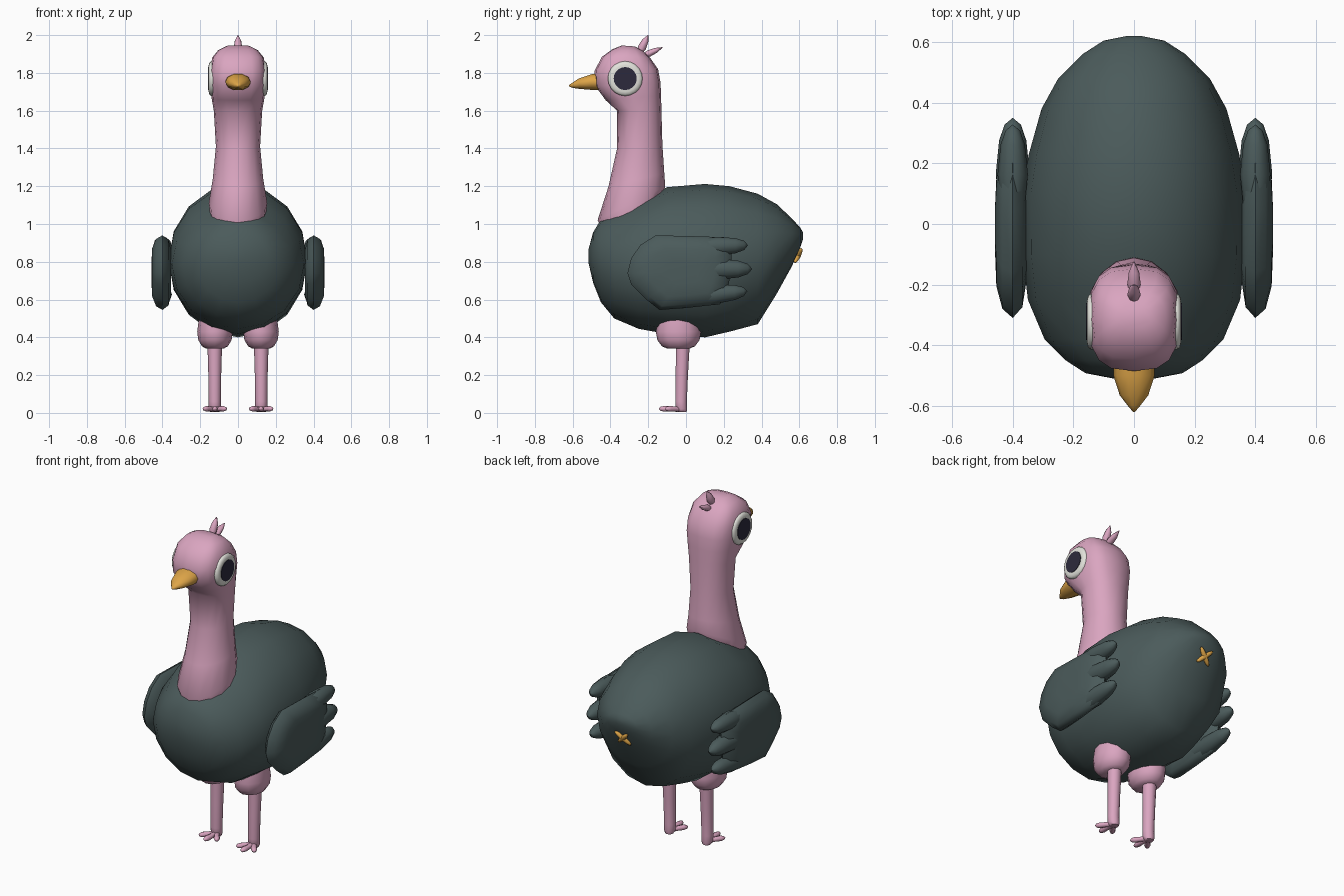
import bpy, bmesh, math
from mathutils import Vector

if "Cube" in bpy.data.objects:
    bpy.data.objects.remove(bpy.data.objects["Cube"])


def material(name, rgb):
    m = bpy.data.materials.new(name)
    lin = [((c / 255 + 0.055) / 1.055) ** 2.4 for c in rgb]
    m.diffuse_color = (*lin, 1)
    m.use_nodes = True
    m.node_tree.nodes["Principled BSDF"].inputs["Base Color"].default_value = m.diffuse_color
    return m


PINK = material("pink skin", (218, 165, 192))
DARK = material("dark slate feathers", (75, 91, 91))
GOLD = material("golden beak", (222, 165, 72))
WHITE = material("eye white", (226, 226, 219))
NAVY = material("pupil navy", (44, 42, 60))


def loft(name, rings, mat, mirror=False, angle=65):
    """Skin a list of equal-length point rings and cap both ends."""
    bm = bmesh.new()
    rows = [[bm.verts.new(p) for p in r] for r in rings]
    n = len(rows[0])
    for a, b in zip(rows, rows[1:]):
        for i in range(n):
            j = (i + 1) % n
            bm.faces.new((a[i], a[j], b[j], b[i]))
    bm.faces.new(rows[0])
    bm.faces.new(rows[-1])
    bmesh.ops.recalc_face_normals(bm, faces=bm.faces)
    me = bpy.data.meshes.new(name)
    bm.to_mesh(me)
    bm.free()
    me.materials.append(mat)
    me.polygons.foreach_set("use_smooth", [True] * len(me.polygons))
    me.set_sharp_from_angle(angle=math.radians(angle))
    ob = bpy.data.objects.new(name, me)
    bpy.context.collection.objects.link(ob)
    if mirror:
        ob.modifiers.new("mirror", "MIRROR")
    return ob


def ring(c, u, v, n=16, power=1.0):
    """Ellipse (power 1) or rounded box (power < 1) around c."""
    pts = []
    for i in range(n):
        t = 2 * math.pi * i / n
        s, k = math.sin(t), math.cos(t)
        s = math.copysign(abs(s) ** power, s)
        k = math.copysign(abs(k) ** power, k)
        pts.append(Vector(c) + u * k + v * s)
    return pts


def spindle(name, a, b, radii, mat, flat=1.0, n=8, mirror=False):
    """Round part from a to b; radii holds (fraction, radius); flat scales depth."""
    a, b = Vector(a), Vector(b)
    d = (b - a).normalized()
    u = Vector((1, 0, 0)) - d * d.x
    u.normalize()
    v = d.cross(u)
    rings = [ring(a.lerp(b, t), u * r, v * r * flat, n) for t, r in radii]
    return loft(name, rings, mat, mirror)


OVAL = [(0, .004), (.06, .48), (.2, .8), (.5, 1), (.8, .8), (.94, .48), (1, .004)]


def oval(r):
    return [(t, k * r) for t, k in OVAL]


X, Y, Z = Vector((1, 0, 0)), Vector((0, 1, 0)), Vector((0, 0, 1))

# Body: slices along y as (y, bottom, top, half width)
slices = [(-.515, .79, .87, .04), (-.492, .69, .955, .16), (-.45, .585, 1.025, .225),
          (-.38, .50, 1.06, .295), (-.25, .445, 1.125, .35), (-.1, .418, 1.195, .367),
          (.1, .40, 1.212, .368), (.23, .43, 1.20, .347), (.38, .47, 1.16, .305),
          (.48, .63, 1.105, .25), (.56, .775, 1.03, .17), (.605, .875, .98, .10),
          (.62, .92, .955, .025)]
loft("body", [ring((0, y, (lo + hi) / 2), X * w, Z * (hi - lo) / 2)
              for y, lo, hi, w in slices], DARK)

# Neck and head: slices as (front y, front z, back y, back z, half width, roundness)
slices = [(-.43, .95, -.14, 1.10, .145, 1), (-.468, 1.02, -.11, 1.20, .155, 1),
          (-.41, 1.20, -.115, 1.27, .134, 1), (-.365, 1.40, -.125, 1.42, .117, 1),
          (-.365, 1.60, -.13, 1.60, .128, .9), (-.425, 1.655, -.132, 1.68, .14, .8),
          (-.48, 1.73, -.135, 1.75, .148, .7), (-.485, 1.81, -.148, 1.82, .148, .7),
          (-.445, 1.885, -.19, 1.88, .136, .7), (-.39, 1.925, -.225, 1.915, .105, .75),
          (-.34, 1.945, -.27, 1.94, .06, .8)]
rings = []
for fy, fz, by, bz, w, p in slices:
    f, b = Vector((0, fy, fz)), Vector((0, by, bz))
    rings.append(ring((f + b) / 2, X * w, (b - f) / 2, 16, p))
loft("neck_and_head", rings, PINK)

# Beak
slices = [(-.44, 1.705, 1.80, .068), (-.50, 1.708, 1.795, .068),
          (-.565, 1.714, 1.773, .047), (-.60, 1.72, 1.75, .02), (-.62, 1.729, 1.735, .003)]
loft("beak", [ring((0, y, (lo + hi) / 2), X * w, Z * (hi - lo) / 2, 10)
              for y, lo, hi, w in slices], GOLD)

# Eyes: bevelled white disc and thin pupil plate
eye = (-.322, 1.77)
loft("eye_white", [ring((x, *eye), Y * r, Z * r, 20)
                   for x, r in [(.11, .09), (.143, .092), (.152, .084), (.155, .07)]],
     WHITE, True)
loft("pupil", [ring((x, *eye), Y * .061, Z * .061, 20) for x in (.151, .158)],
     NAVY, True, 30)

# Crest tufts
tuft = [(0, .014), (.35, .022), (.7, .017), (1, .002)]
spindle("tall_crest_tuft", (0, -.25, 1.90), (0, -.2, 2.0), tuft, PINK)
spindle("rear_crest_tuft", (0, -.235, 1.885), (0, -.125, 1.935), tuft, PINK, .8)

# Wings: lens-shaped paddle plus three feather tips
outline = [(-.31, .74), (-.29, .82), (-.24, .89), (-.16, .94), (.05, .935), (.2, .93),
           (.24, .86), (.24, .76), (.22, .65), (.18, .575), (.0, .555), (-.14, .545),
           (-.21, .60), (-.29, .68)]
cy, cz = -.01, .745
rings = []
for dx, s in [(-.045, .6), (-.032, .88), (0, 1), (.034, .9), (.054, .65), (.058, .3)]:
    rings.append([(.4 + dx, cy + (y - cy) * s, cz + (z - cz) * s) for y, z in outline])
loft("wing", rings, DARK, True)
feathers = [("upper", (.4, .0, .875), (.4, .328, .888), .05),
            ("middle", (.4, -.02, .76), (.4, .35, .762), .056),
            ("lower", (.4, -.02, .61), (.4, .325, .645), .05)]
for label, a, b, r in feathers:
    spindle(label + "_wing_feather", a, b, oval(r), DARK, 1.05, 10, True)

# Legs: thigh, shin and three toes each
thigh = [(.34, .045), (.352, .068), (.385, .088), (.43, .094), (.50, .085)]
loft("thigh", [ring((.122, -.04, z), X * r, Y * r * 1.27, 12) for z, r in thigh],
     PINK, True)
shin = [(.004, -.02, .024), (.02, -.024, .032), (.06, -.026, .032),
        (.2, -.022, .034), (.37, -.017, .039)]
loft("shin", [ring((.123, y, z), X * r, Y * r, 10) for z, y, r in shin], PINK, True)
toe = [(0, .018), (.4, .015), (.75, .017), (.93, .012), (1, .003)]
for label, x, y in [("inner", .064, -.108), ("middle", .122, -.143), ("outer", .182, -.108)]:
    spindle(label + "_toe", (.122, -.025, .02), (x, y, .022), toe, PINK, .9, 8, True)

# Crossed tail mark lying on the sloping rump
for label, s in [("left", -1), ("right", 1)]:
    spindle(label + "_tail_cross_bar", (-.042 * s, .575, .795), (.042 * s, .612, .872),
            oval(.015), GOLD, 1, 8)
